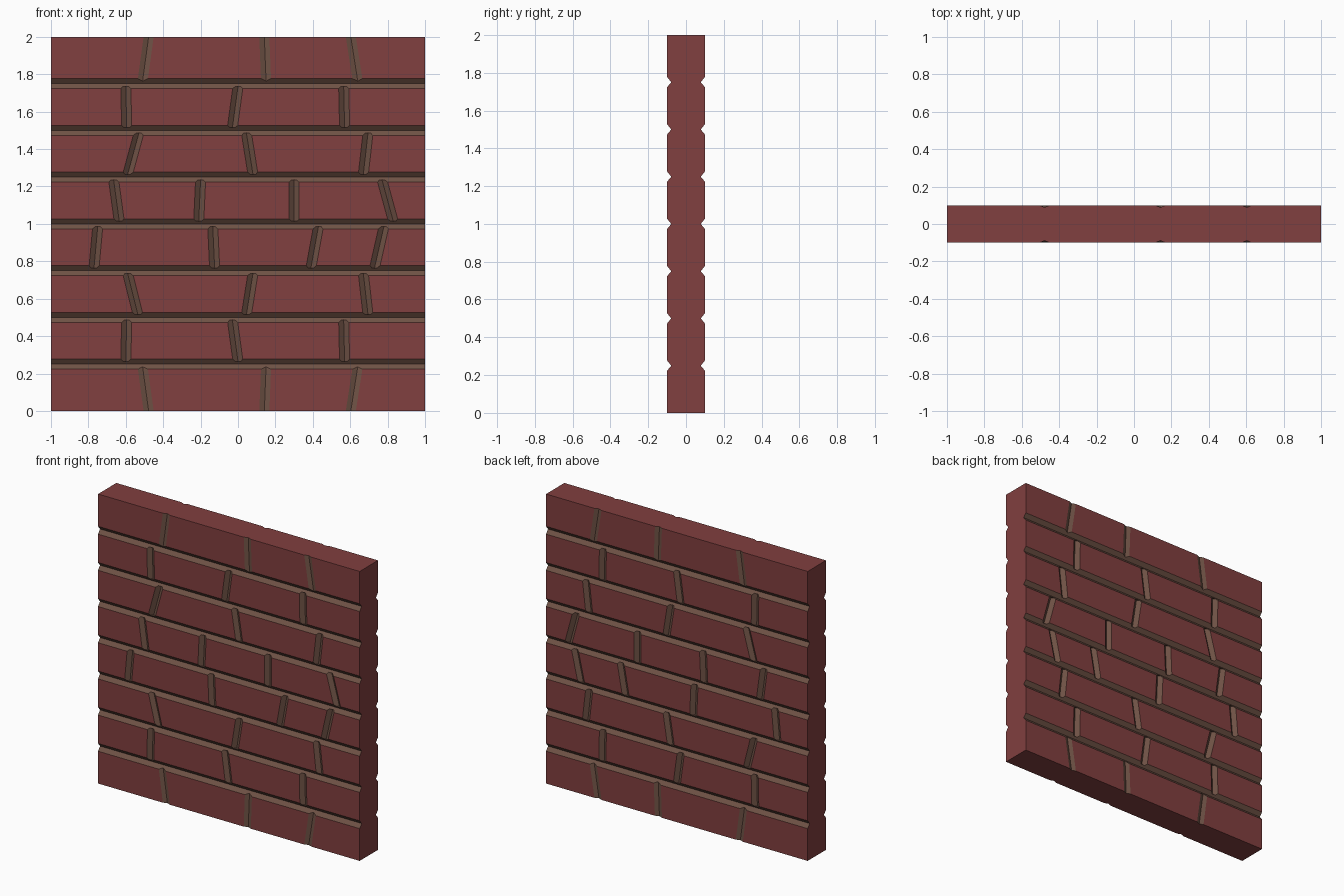
import bpy, bmesh
from mathutils import Vector

if "Cube" in bpy.data.objects:
    bpy.data.objects.remove(bpy.data.objects["Cube"])


def material(name, rgb):
    m = bpy.data.materials.new(name)
    m.diffuse_color = (*rgb, 1)
    m.use_nodes = True
    m.node_tree.nodes["Principled BSDF"].inputs["Base Color"].default_value = m.diffuse_color
    return m


MATS = [material("brick_red", (0.22, 0.05, 0.05)),
        material("mortar_brown", (0.16, 0.085, 0.06))]
T = 0.1          # half wall thickness
ROW = 0.25       # course height
HALF = 0.027     # half joint width
DEPTH = 0.022    # joint depth


def make_object(name, bm):
    bmesh.ops.recalc_face_normals(bm, faces=bm.faces)
    me = bpy.data.meshes.new(name)
    bm.to_mesh(me)
    bm.free()
    for m in MATS:
        me.materials.append(m)
    ob = bpy.data.objects.new(name, me)
    bpy.context.collection.objects.link(ob)
    return ob


def v_prism(bm, a, b, across, depth, side):
    """V-shaped cutter from a to b (x, z) on the face y = side * T."""
    over = 0.02
    w = HALF * (1 + over / depth)
    rings = []
    for x, z in (a, b):
        c = Vector((x, side * (T + over), z))
        tip = Vector((x, side * (T - depth), z))
        rings.append([bm.verts.new(p) for p in (c - across * w, c + across * w, tip)])
    p, q = rings
    faces = [bm.faces.new(p), bm.faces.new(q[::-1])]
    for i in range(3):
        j = (i + 1) % 3
        faces.append(bm.faces.new((p[i], p[j], q[j], q[i])))
    for f in faces:
        f.material_index = 1


# Wall slab
bm = bmesh.new()
bmesh.ops.create_cube(bm, size=1)
for v in bm.verts:
    v.co = Vector((v.co.x * 2, v.co.y * 2 * T, v.co.z * 2 + 1))
wall = make_object("brick_wall", bm)

# Bed joints between courses, on both faces
bm = bmesh.new()
for k in range(1, 8):
    for side in (-1, 1):
        v_prism(bm, (-1.1, k * ROW), (1.1, k * ROW), Vector((0, 0, 1)), DEPTH, side)
bed = make_object("bed_joint_cutter", bm)

# Slanted upright joints: (x at bottom, x at top) per course
COURSES = [
    [(-0.475, -0.51), (0.14, 0.15), (0.60, 0.64)],
    [(-0.60, -0.595), (0.0, -0.03), (0.57, 0.565)],
    [(-0.535, -0.59), (0.08 - 0.035, 0.08), (0.695, 0.67)],
    [(-0.77, -0.75), (-0.125, -0.135), (0.39, 0.43), (0.73, 0.78)],
    [(-0.635, -0.665), (-0.21, -0.20), (0.30, 0.30), (0.83, 0.77)],
    [(-0.59, -0.53), (0.08, 0.045), (0.67, 0.695)],
    [(-0.595, -0.60), (-0.03, 0.0), (0.57, 0.565)],
    [(-0.51, -0.475), (0.15, 0.14), (0.64, 0.60)],
]
bm = bmesh.new()
for r, joints in enumerate(COURSES):
    outer = r in (0, 7)
    z0 = -0.02 if r == 0 else r * ROW + 0.015
    z1 = 2.02 if r == 7 else (r + 1) * ROW - 0.015
    for xb, xt in joints:
        for side in (-1, 1):
            v_prism(bm, (xb, z0), (xt, z1), Vector((1, 0, 0)),
                    0.011 if outer else DEPTH, side)
upright = make_object("upright_joint_cutter", bm)

# Cut the joints, then bake the result
for cutter in (bed, upright):
    cutter.hide_render = True
    mod = wall.modifiers.new(cutter.name, 'BOOLEAN')
    mod.operation = 'DIFFERENCE'
    mod.solver = 'EXACT'
    mod.object = cutter
deps = bpy.context.evaluated_depsgraph_get()
baked = bpy.data.meshes.new_from_object(wall.evaluated_get(deps))
wall.modifiers.clear()
wall.data = baked
for cutter in (bed, upright):
    bpy.data.objects.remove(cutter)
